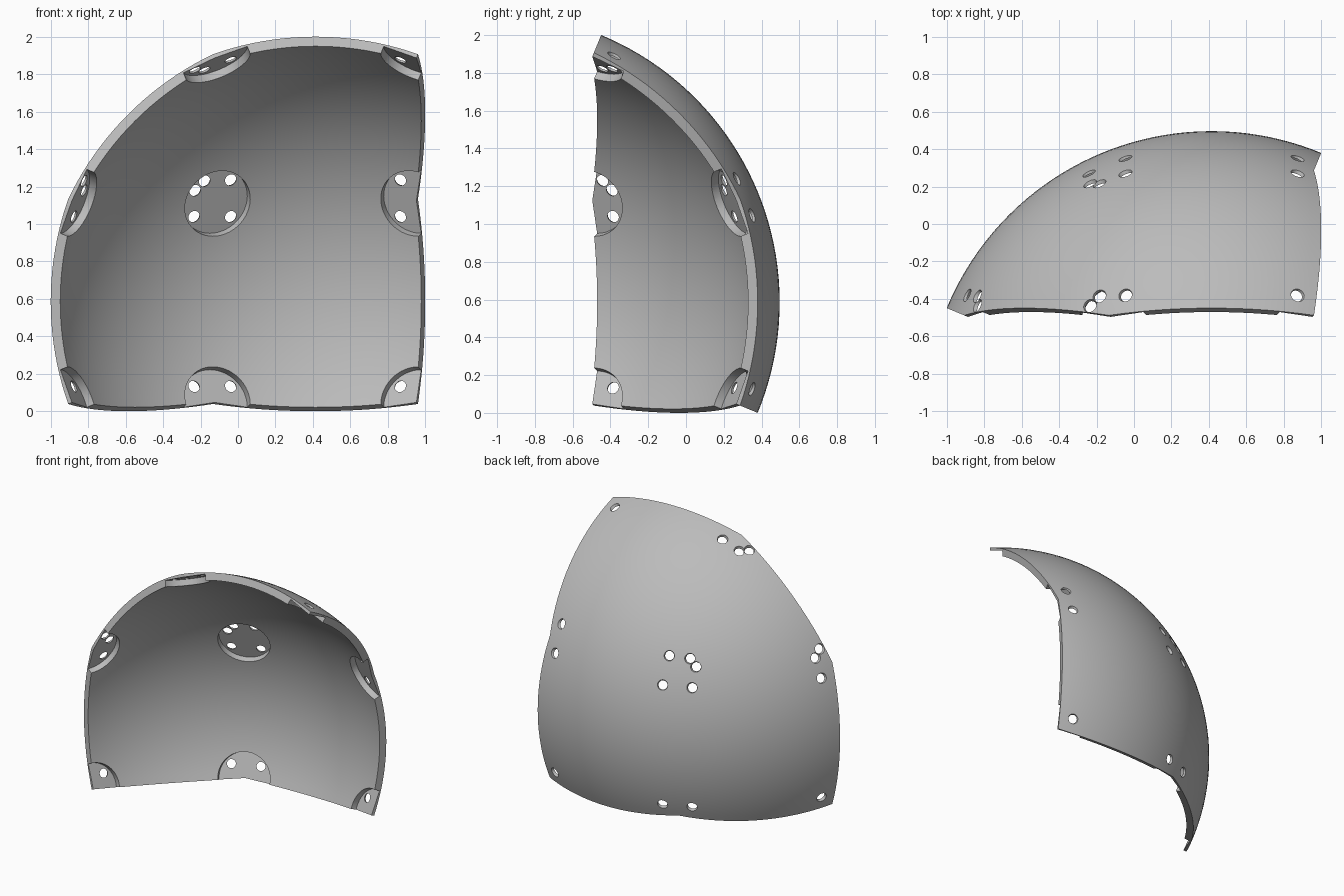
import bpy, bmesh, math
from mathutils import Vector, Matrix

cube = bpy.data.objects.get("Cube")
if cube:
    bpy.data.objects.remove(cube, do_unlink=True)

R_OUT, R_IN, R_FLOOR = 1.531, 1.476, 1.508   # outer skin, inner skin, pocket floor
CENTRE = Vector((0.414, -1.035, 0.586))      # centre of the sphere
PAD_R = 0.187
STEPS = 20
K = 1 + math.sqrt(2)


def corner(x, y, z):
    return Vector((x, y, z)).normalized()


# Corners of three square panels and the triangle between them
mid = corner(-1, K, 1)
low_mid, low_right, right = corner(-1, K, -1), corner(1, K, -1), corner(1, K, 1)
left, low_left = corner(-K, 1, 1), corner(-K, 1, -1)
top, top_right = corner(-1, 1, K), corner(1, 1, K)
squares = [(low_mid, low_right, right, mid),
           (low_left, low_mid, mid, left),
           (mid, right, top_right, top)]
triangle = (left, mid, top)


def add_patch(bm, a, b, c, d):
    """Grid between four corners, pushed out to the sphere."""
    rows = []
    for j in range(STEPS + 1):
        v = j / STEPS
        s, e = a.lerp(d, v), b.lerp(c, v)
        rows.append([bm.verts.new(s.lerp(e, i / STEPS).normalized() * R_OUT)
                     for i in range(STEPS + 1)])
    for r0, r1 in zip(rows, rows[1:]):
        for i in range(STEPS):
            bm.faces.new((r0[i], r0[i + 1], r1[i + 1], r1[i]))


def add_triangle(bm, a, b, c):
    """Triangular grid between three corners."""
    rows = []
    for j in range(STEPS + 1):
        n = STEPS - j
        s, e = a.lerp(c, j / STEPS), b.lerp(c, j / STEPS)
        rows.append([bm.verts.new(s.lerp(e, i / max(n, 1)).normalized() * R_OUT)
                     for i in range(n + 1)])
    for r0, r1 in zip(rows, rows[1:]):
        for i in range(len(r1)):
            bm.faces.new((r0[i], r0[i + 1], r1[i]))
            if i + 1 < len(r1):
                bm.faces.new((r0[i + 1], r1[i + 1], r1[i]))


def make_object(name, bm):
    bmesh.ops.recalc_face_normals(bm, faces=bm.faces[:])
    mesh = bpy.data.meshes.new(name)
    bm.to_mesh(mesh)
    bm.free()
    ob = bpy.data.objects.new(name, mesh)
    bpy.context.collection.objects.link(ob)
    ob.location = CENTRE
    return ob


def add_cone(bm, axis, offset, near, far, r_near, r_far, sides):
    """Tapered cylinder along a corner axis, between two distances."""
    place = Matrix.Translation(offset + axis * (near + far) / 2)
    turn = axis.to_track_quat('Z', 'Y').to_matrix().to_4x4()
    bmesh.ops.create_cone(bm, cap_ends=True, segments=sides, radius1=r_near,
                          radius2=r_far, depth=far - near, matrix=place @ turn)


# Shell: outer skin thickened toward the centre
bm = bmesh.new()
for sq in squares:
    add_patch(bm, *sq)
add_triangle(bm, *triangle)
bmesh.ops.remove_doubles(bm, verts=bm.verts[:], dist=0.0005)
inner = bmesh.ops.extrude_face_region(bm, geom=bm.faces[:], use_keep_orig=True)
for v in [g for g in inner["geom"] if isinstance(g, bmesh.types.BMVert)]:
    v.co = v.co.normalized() * R_IN
shell = make_object("dome_panel_shell", bm)

# Round flat pockets at every corner
bm = bmesh.new()
for axis in (mid, low_mid, low_right, right, left, low_left, top, top_right):
    add_cone(bm, axis, Vector(), 1.38, R_FLOOR, PAD_R, PAD_R, 48)
pockets = make_object("pocket_cutter", bm)

# Tapered bolt holes: one per square corner, two per triangle corner
bm = bmesh.new()


def add_hole(axis, face_centre, along, across):
    t = (face_centre - axis * face_centre.dot(axis)).normalized()
    offset = t * along + axis.cross(t) * across
    add_cone(bm, axis, offset, 1.49, 1.55, 0.026, 0.046, 24)


for sq in squares:
    for axis in sq:
        add_hole(axis, sum(sq, Vector()).normalized(), 0.14, 0)
for axis in triangle:
    for side in (-1, 1):
        add_hole(axis, sum(triangle, Vector()).normalized(), 0.13, side * 0.036)
holes = make_object("bolt_hole_cutter", bm)

# Cut the shell, then drop the cutters
bpy.context.view_layer.objects.active = shell
for cutter in (pockets, holes):
    cutter.hide_render = True
    mod = shell.modifiers.new(cutter.name, 'BOOLEAN')
    mod.operation = 'DIFFERENCE'
    mod.solver = 'EXACT'
    mod.use_self = cutter is holes
    mod.object = cutter
    bpy.ops.object.modifier_apply(modifier=mod.name)
for cutter in (pockets, holes):
    bpy.data.objects.remove(cutter, do_unlink=True)

# Plain grey finish
grey = bpy.data.materials.new("plain_grey")
grey.use_nodes = True
colour = (0.5, 0.5, 0.5, 1)
grey.diffuse_color = colour
grey.node_tree.nodes["Principled BSDF"].inputs["Base Color"].default_value = colour
shell.data.materials.clear()
shell.data.materials.append(grey)

bpy.ops.object.select_all(action='DESELECT')
shell.select_set(True)
bpy.ops.object.shade_smooth_by_angle(angle=math.radians(25))
